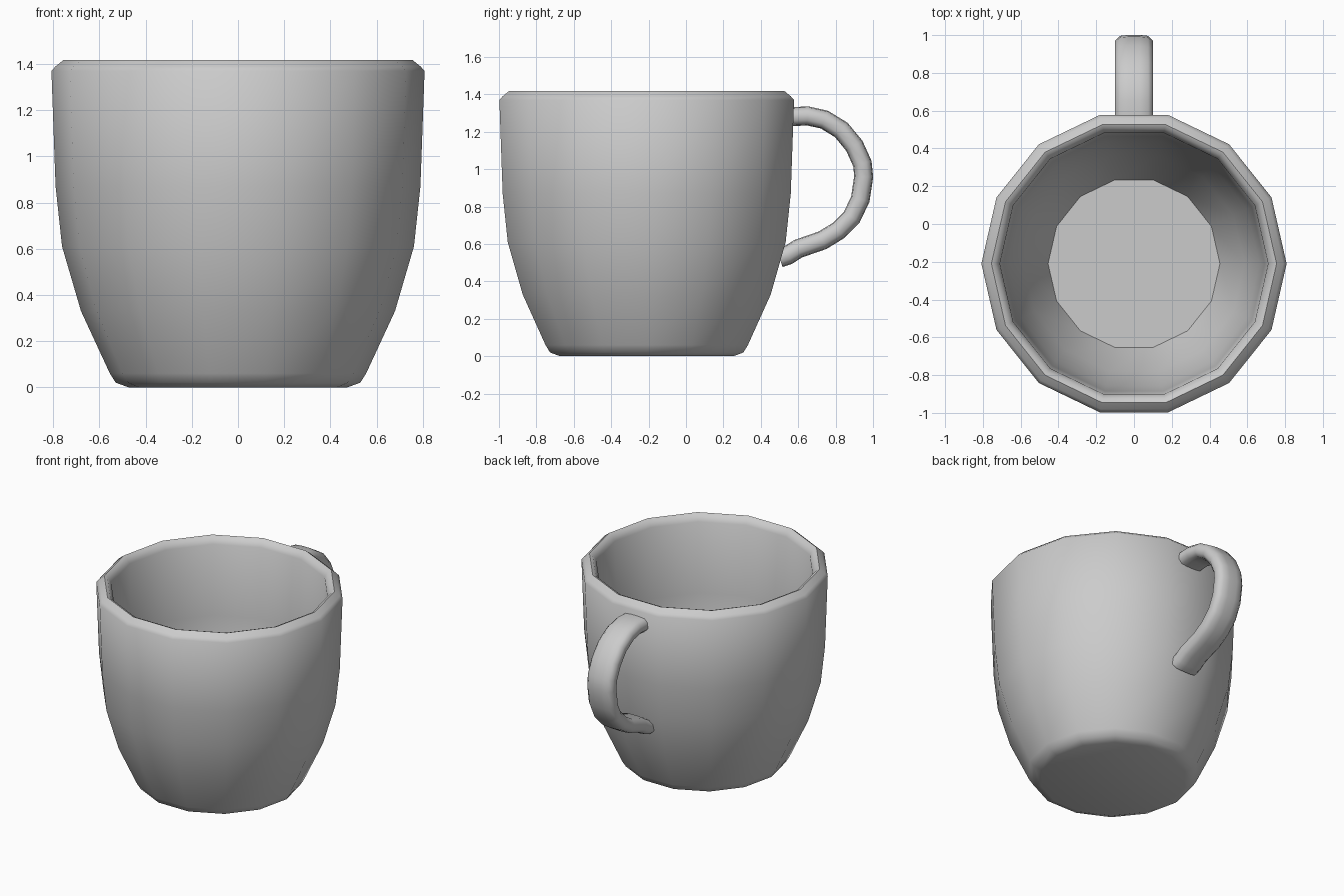
import bpy, math
from mathutils import Vector

if "Cube" in bpy.data.objects:
    bpy.data.objects.remove(bpy.data.objects["Cube"])

CY = -0.21


def make_object(name, verts, faces, angle):
    me = bpy.data.meshes.new(name)
    me.from_pydata(verts, [], faces)
    me.update()
    ob = bpy.data.objects.new(name, me)
    bpy.context.collection.objects.link(ob)
    bpy.ops.object.select_all(action='DESELECT')
    ob.select_set(True)
    bpy.context.view_layer.objects.active = ob
    # consistent outward normals
    bpy.ops.object.mode_set(mode='EDIT')
    bpy.ops.mesh.select_all(action='SELECT')
    bpy.ops.mesh.normals_make_consistent(inside=False)
    bpy.ops.object.mode_set(mode='OBJECT')
    bpy.ops.object.shade_smooth_by_angle(angle=math.radians(angle))
    return ob


def skin_rings(rings):
    # bridge successive closed rings and cap both ends
    n = len(rings[0])
    verts = [v for ring in rings for v in ring]
    faces = [list(range(n))[::-1], [(len(rings) - 1) * n + i for i in range(n)]]
    for r in range(len(rings) - 1):
        for i in range(n):
            j = (i + 1) % n
            faces.append([r * n + i, r * n + j, (r + 1) * n + j, (r + 1) * n + i])
    return verts, faces


# cup body: 14-sided wall, outside up, over the rim, inside down to the floor
profile = [(0.475, 0), (0.53, 0.02), (0.555, 0.06), (0.68, 0.33), (0.762, 0.61),
           (0.79, 0.87), (0.808, 1.37), (0.79, 1.39), (0.755, 1.418), (0.735, 1.41),
           (0.71, 1.37), (0.692, 0.87), (0.664, 0.62), (0.585, 0.35), (0.455, 0.08)]
SIDES = 14
angles = [2 * math.pi * i / SIDES for i in range(SIDES)]
rings = [[(r * math.cos(a), CY + r * math.sin(a), z) for a in angles] for r, z in profile]
make_object("cup_body", *skin_rings(rings), 50)

# handle: flattened section swept along the ear-shaped path in the yz plane
path = [(0.55, 1.28), (0.65, 1.285), (0.74, 1.265), (0.83, 1.21), (0.90, 1.125),
        (0.943, 1.03), (0.95, 0.96), (0.932, 0.84), (0.887, 0.745), (0.815, 0.672),
        (0.73, 0.62), (0.60, 0.575), (0.545, 0.54), (0.50, 0.525)]
section = [(0.1, -0.022), (0.1, 0.022), (0.075, 0.046), (0.03, 0.051), (-0.03, 0.051),
           (-0.075, 0.046), (-0.1, 0.022), (-0.1, -0.022), (-0.075, -0.046),
           (-0.03, -0.051), (0.03, -0.051), (0.075, -0.046)]
rings = []
for k, (y, z) in enumerate(path):
    a, b = path[max(k - 1, 0)], path[min(k + 1, len(path) - 1)]
    t = Vector((b[0] - a[0], b[1] - a[1])).normalized()
    rings.append([(u, y - t.y * v, z + t.x * v) for u, v in section])
make_object("handle", *skin_rings(rings), 60)
